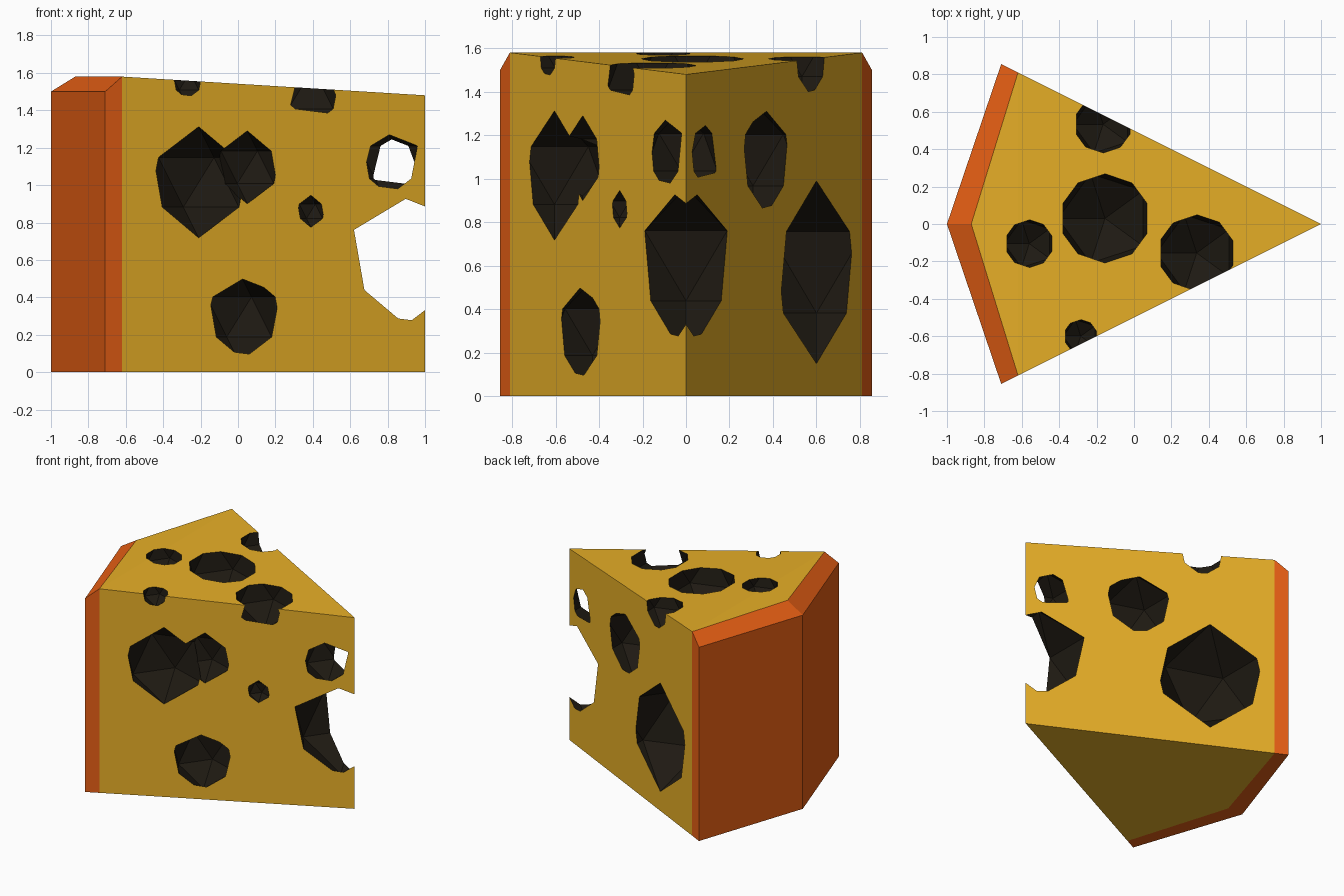
import bpy, bmesh

if "Cube" in bpy.data.objects:
    bpy.data.objects.remove(bpy.data.objects["Cube"])


def material(name, color):
    m = bpy.data.materials.new(name)
    m.diffuse_color = (*color, 1)
    m.use_nodes = True
    m.node_tree.nodes["Principled BSDF"].inputs["Base Color"].default_value = m.diffuse_color
    return m


paste = material("cheese_yellow", (0.80, 0.43, 0.02))
rind = material("rind_orange", (0.80, 0.115, 0.007))
dark = material("hole_dark", (0.013, 0.010, 0.006))

# Wedge plan: outer rind line, inner rind line, tip
outer = [(-0.71, -0.855), (-1.0, 0.0), (-0.71, 0.855)]
inner = [(-0.62, -0.81), (-0.87, 0.0), (-0.62, 0.81)]
bm = bmesh.new()
ob, ot = [[bm.verts.new((x, y, z)) for x, y in outer] for z in (0, 1.5)]
ib, it = [[bm.verts.new((x, y, z)) for x, y in inner] for z in (0, 1.58)]
tb, tt = [bm.verts.new((1, 0, z)) for z in (0, 1.48)]


def face(mat, *verts):
    bm.faces.new(verts).material_index = mat


# Cheese body: sides, top and underside
for i in (0, 2):
    face(0, ib[i], tb, tt, it[i])
    face(1, ob[i], ib[i], it[i], ot[i])      # cut ends of the rind
face(0, it[0], tt, it[2])
face(0, it[0], it[2], it[1])
face(0, ib[0], ib[1], ib[2], tb)

# Rind: outer wall, sloped shoulder, underside strip
for i in (0, 1):
    j = i + 1
    face(1, ob[i], ob[j], ot[j], ot[i])
    face(1, ot[i], ot[j], it[j], it[i])
    face(1, ob[i], ob[j], ib[j], ib[i])
bmesh.ops.recalc_face_normals(bm, faces=bm.faces)
mesh = bpy.data.meshes.new("cheese_wedge")
bm.to_mesh(mesh)
bm.free()
cheese = bpy.data.objects.new("cheese_wedge", mesh)
bpy.context.collection.objects.link(cheese)
mesh.materials.append(paste)
mesh.materials.append(rind)

# Holes: x, y, z, radius
holes = [
    # front face
    (-0.21, -0.605, 1.015, 0.297), (0.05, -0.475, 1.095, 0.195),
    (0.39, -0.305, 0.86, 0.086), (0.006, -0.43, 0.295, 0.24),
    # tip
    (0.785, -0.022, 1.122, 0.195), (0.88, 0.0, 0.60, 0.36),
    # back face
    (0.239, 0.308, 1.086, 0.265), (-0.20, 0.60, 0.57, 0.42),
    # top face
    (-0.155, 0.03, 1.55, 0.28), (-0.56, -0.105, 1.572, 0.15),
    (0.335, -0.155, 1.515, 0.24), (-0.285, -0.60, 1.555, 0.104),
    (-0.165, 0.533, 1.55, 0.18),
]
for x, y, z, r in holes:
    bpy.ops.mesh.primitive_ico_sphere_add(subdivisions=1, radius=r, location=(x, y, z))
    cutter = bpy.context.object
    cutter.name = "hole_cutter"
    cutter.hide_render = True
    cutter.data.materials.append(dark)
    mod = cheese.modifiers.new("hole", 'BOOLEAN')
    mod.operation = 'DIFFERENCE'
    mod.solver = 'EXACT'
    mod.material_mode = 'TRANSFER'
    mod.object = cutter
    bpy.context.view_layer.objects.active = cheese
    bpy.ops.object.modifier_apply(modifier=mod.name)
    bpy.data.objects.remove(cutter)
